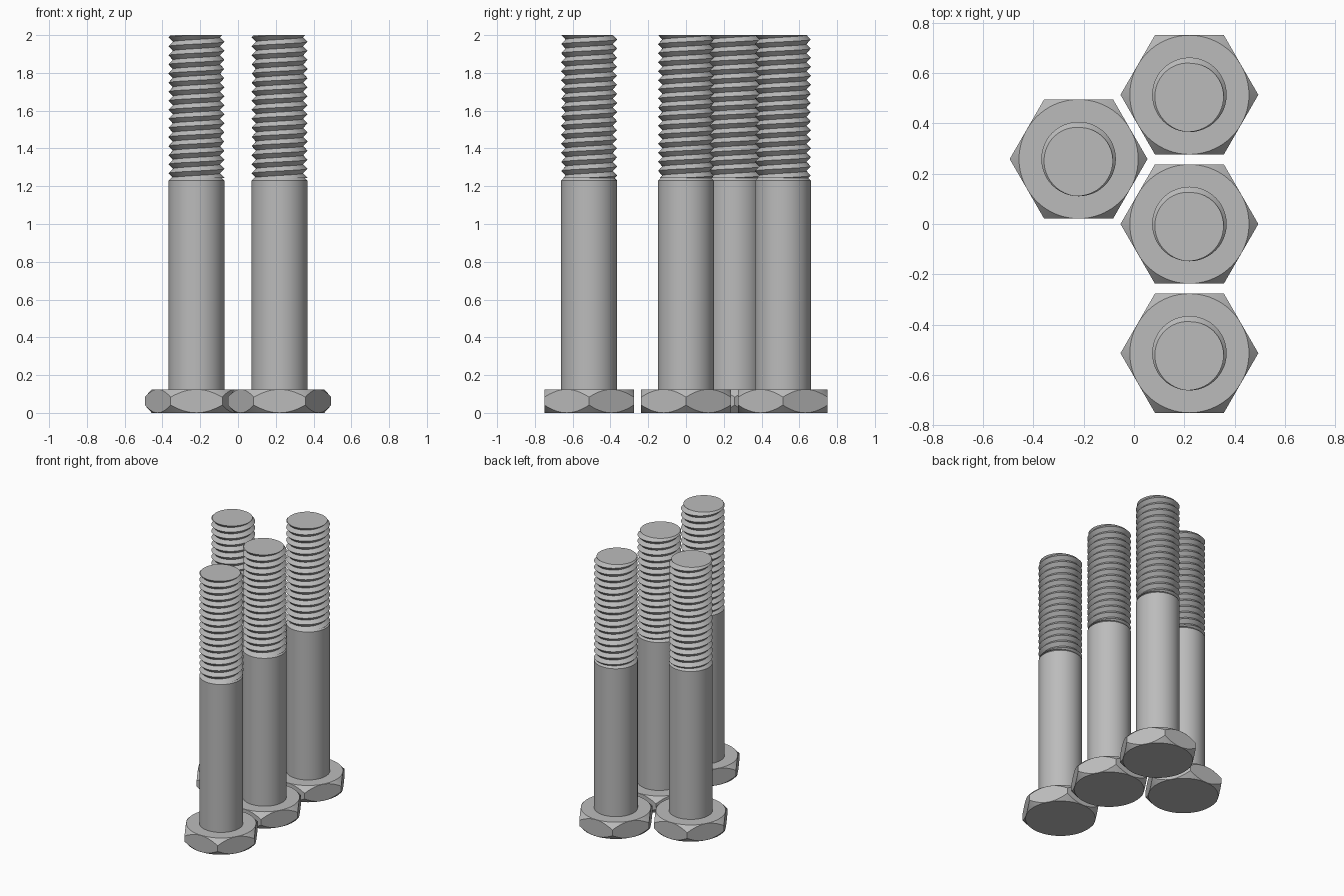
import bpy, bmesh, math

if "Cube" in bpy.data.objects:
    bpy.data.objects.remove(bpy.data.objects["Cube"])

AP = 0.237                   # head apothem
HEAD_H = 0.125               # head height
R, ROOT = 0.148, 0.125       # shank / thread crest radius, thread root radius
PITCH = 0.048
SHANK_TOP, TOP = 1.23, 2.0
SPOTS = [(0.22, 0.513), (0.22, 0.0), (0.22, -0.513), (-0.22, 0.258)]

steel = bpy.data.materials.new("steel grey")
steel.diffuse_color = (0.5, 0.5, 0.5, 1)
steel.use_nodes = True
steel.node_tree.nodes["Principled BSDF"].inputs["Base Color"].default_value = steel.diffuse_color


def make_mesh(name, bm):
    bmesh.ops.recalc_face_normals(bm, faces=bm.faces)
    me = bpy.data.meshes.new(name)
    bm.to_mesh(me)
    bm.free()
    me.materials.append(steel)
    return me


def bridge(bm, a, b):
    n = len(a)
    for i in range(n):
        bm.faces.new((a[i], a[(i + 1) % n], b[(i + 1) % n], b[i]))


def head():
    # hexagon with both ends chamfered by a cone, giving curved edges on the flats
    bm = bmesh.new()
    n, drop = 72, 0.041
    corner = AP / math.cos(math.pi / 6)
    rings = [[], [], [], []]
    for i in range(n):
        a = 2 * math.pi * i / n
        off = a % (math.pi / 3) - math.pi / 6
        r = AP / math.cos(off)
        d = 0.0005 + drop * (r - AP) / (corner - AP)
        inner = AP - 0.0005
        for ring, rr, z in zip(rings, (inner, r, r, inner),
                               (0, d, HEAD_H - d, HEAD_H)):
            ring.append(bm.verts.new((rr * math.cos(a), rr * math.sin(a), z)))
    for a, b in zip(rings, rings[1:]):
        bridge(bm, a, b)
    bm.faces.new(rings[0])
    bm.faces.new(rings[-1])
    return make_mesh("head", bm)


def shank():
    # plain cylinder with a short chamfer below the thread
    bm = bmesh.new()
    n = 48
    rings = [[bm.verts.new((r * math.cos(2 * math.pi * i / n),
                            r * math.sin(2 * math.pi * i / n), z)) for i in range(n)]
             for r, z in ((R, HEAD_H - 0.01), (R, SHANK_TOP), (0.128, SHANK_TOP + 0.02))]
    for a, b in zip(rings, rings[1:]):
        bridge(bm, a, b)
    bm.faces.new(rings[0])
    bm.faces.new(rings[-1])
    return make_mesh("shank", bm)


def thread():
    # right-handed V thread swept as a helix, then cut flat at both ends
    bm = bmesh.new()
    n, turns = 48, 20
    start = TOP - 18 * PITCH + 0.0007
    crest, root = [], []
    for i in range(n * turns + 1):
        a = 2 * math.pi * i / n - math.pi / 2
        z = start + PITCH * i / n
        c, s = math.cos(a), math.sin(a)
        crest.append(bm.verts.new((R * c, R * s, z)))
        root.append(bm.verts.new((ROOT * c, ROOT * s, z + PITCH / 2)))
    for i in range(n * turns):
        bm.faces.new((crest[i], crest[i + 1], root[i + 1], root[i]))
        if i + n + 1 < len(crest):
            bm.faces.new((root[i], root[i + 1], crest[i + n + 1], crest[i + n]))
    for z, up in ((TOP, 1), (SHANK_TOP + 0.013, -1)):
        geom = bm.verts[:] + bm.edges[:] + bm.faces[:]
        bmesh.ops.bisect_plane(bm, geom=geom, dist=1e-6, plane_co=(0, 0, z),
                               plane_no=(0, 0, up), clear_outer=True)
        rim = [e for e in bm.edges if e.is_boundary
               and all(abs(v.co.z - z) < 1e-4 for v in e.verts)]
        bmesh.ops.edgeloop_fill(bm, edges=rim)
    return make_mesh("thread", bm)


# Four identical bolts sharing the same meshes
parts = {"bolt_head": (head(), 20), "bolt_shank": (shank(), 30), "bolt_thread": (thread(), 30)}
for name, (me, angle) in parts.items():
    for k, (x, y) in enumerate(SPOTS):
        ob = bpy.data.objects.new(f"{name}_{k + 1}", me)
        bpy.context.collection.objects.link(ob)
        ob.location = (x, y, 0)
        if k == 0:
            bpy.ops.object.select_all(action='DESELECT')
            ob.select_set(True)
            bpy.context.view_layer.objects.active = ob
            bpy.ops.object.shade_smooth_by_angle(angle=math.radians(angle))
